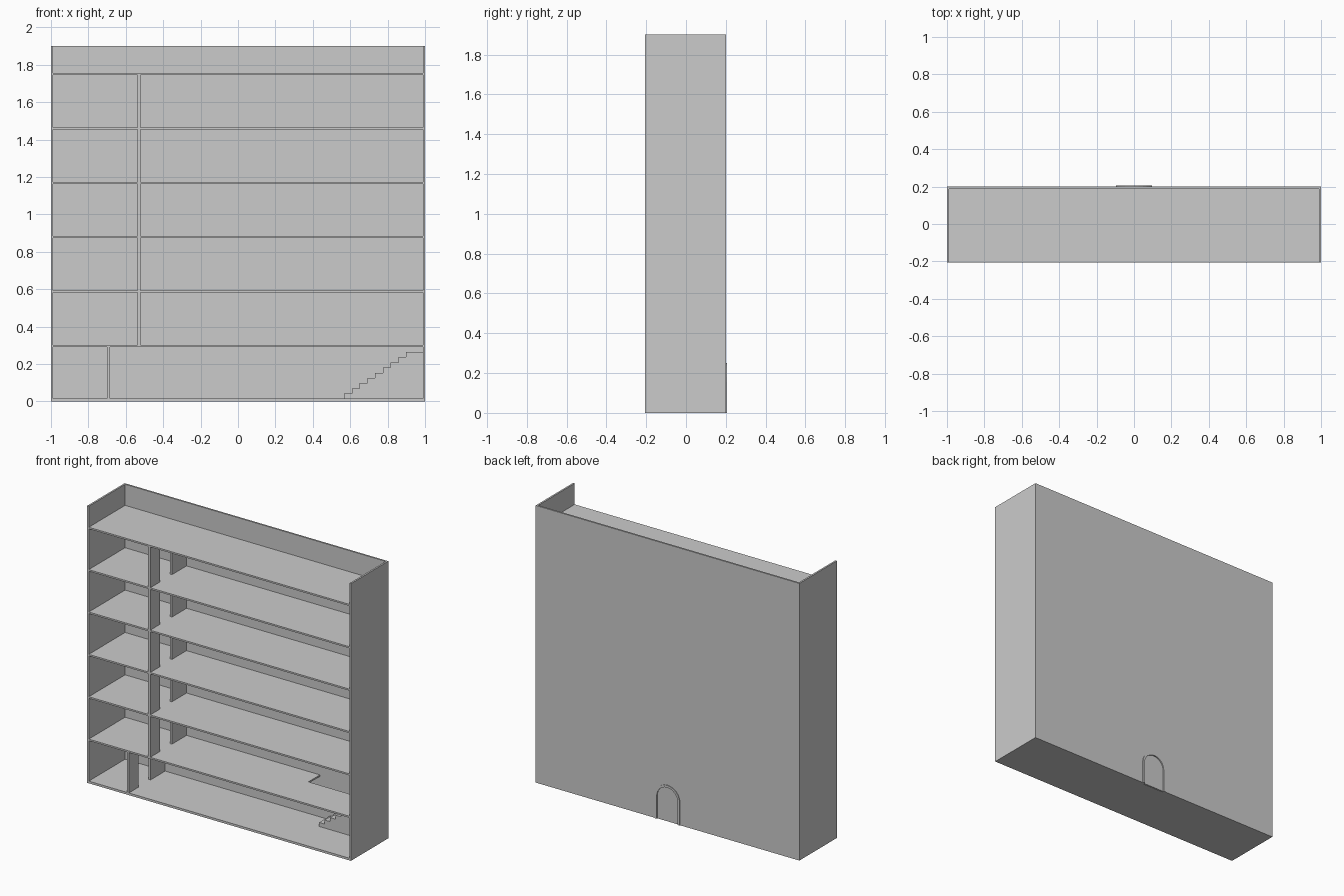
import bpy, bmesh
from math import pi, cos, sin
from mathutils import Vector

if "Cube" in bpy.data.objects:
    bpy.data.objects.remove(bpy.data.objects["Cube"])

W, F, B, H, T = 1.0, -0.205, 0.2, 1.9, 0.012   # half width, front, back, height, wall thickness
IN = W - T                                     # inner half width
BI = B - T                                     # inner face of back wall


def prism(name, pts, axis, lo, hi):
    """Extrude a 2D outline along y (points are x,z) or z (points are x,y)."""
    bm = bmesh.new()
    at = (lambda p: (p[0], lo, p[1])) if axis == 'y' else (lambda p: (p[0], p[1], lo))
    step = Vector((0, hi - lo, 0)) if axis == 'y' else Vector((0, 0, hi - lo))
    face = bm.faces.new([bm.verts.new(at(p)) for p in pts])
    ext = bmesh.ops.extrude_face_region(bm, geom=[face], use_keep_orig=True)
    verts = [g for g in ext['geom'] if isinstance(g, bmesh.types.BMVert)]
    bmesh.ops.translate(bm, vec=step, verts=verts)
    bmesh.ops.recalc_face_normals(bm, faces=bm.faces)
    mesh = bpy.data.meshes.new(name)
    bm.to_mesh(mesh)
    bm.free()
    obj = bpy.data.objects.new(name, mesh)
    bpy.context.collection.objects.link(obj)
    return obj


def box(name, x0, x1, y0, y1, z0, z1):
    return prism(name, [(x0, y0), (x1, y0), (x1, y1), (x0, y1)], 'z', z0, z1)


def arch(r, spring, n=12):
    """Doorway outline from the left foot over the arch to the right foot."""
    curve = [(-r * cos(pi * i / n), spring + r * sin(pi * i / n)) for i in range(n + 1)]
    return [(-r, 0)] + curve + [(r, 0)]


# Outer shell
box("left_wall", -W, -IN, F, B, 0, H)
box("right_wall", IN, W, F, B, 0, H)
opening = arch(0.08, 0.155)
prism("back_wall", [(-IN, 0)] + opening + [(IN, 0), (IN, H), (-IN, H)], 'y', BI, B)

# Arched back door and its raised surround
prism("door_panel", opening, 'y', BI + 0.003, B - 0.003)
prism("door_surround", arch(0.095, 0.155) + opening[::-1], 'y', B, 0.205)

# Floors; the first one is notched for the stairwell
box("ground_floor", -IN, IN, F, BI, 0, 0.015)
levels = [0.303 + 0.2905 * i for i in range(6)]
ft = 0.011
notch = [(-IN, F), (IN, F), (IN, 0.063), (0.49, 0.063), (0.49, BI), (-IN, BI)]
prism("first_floor", notch, 'z', levels[0] - ft, levels[0])
for i, z in enumerate(levels[1:], 2):
    box("roof_deck" if i == 6 else f"floor_{i}", -IN, IN, F, BI, z - ft, z)

# Partition walls, each split in two by an open passage
bottoms = [0.015] + levels[:-1]
for i, (z0, top) in enumerate(zip(bottoms, levels)):
    x = -0.692 if i == 0 else -0.53
    for part, y0, y1 in (("front", F, -0.10), ("rear", 0.03, BI)):
        box(f"partition_{i}_{part}", x - 0.008, x + 0.008, y0, y1, z0, top - ft)

# Staircase against the back wall, top step running to the right wall
x0, going, rise, z0, steps = 0.567, 0.0415, 0.0277, 0.015, 9
outline = [(x0, z0)]
for i in range(steps):
    x, z = x0 + going * i, z0 + rise * (i + 1)
    nx = IN if i == steps - 1 else x + going
    outline += [(x, z), (nx, z)]
outline.append((IN, z0))
prism("staircase", outline, 'y', 0.07, BI)
